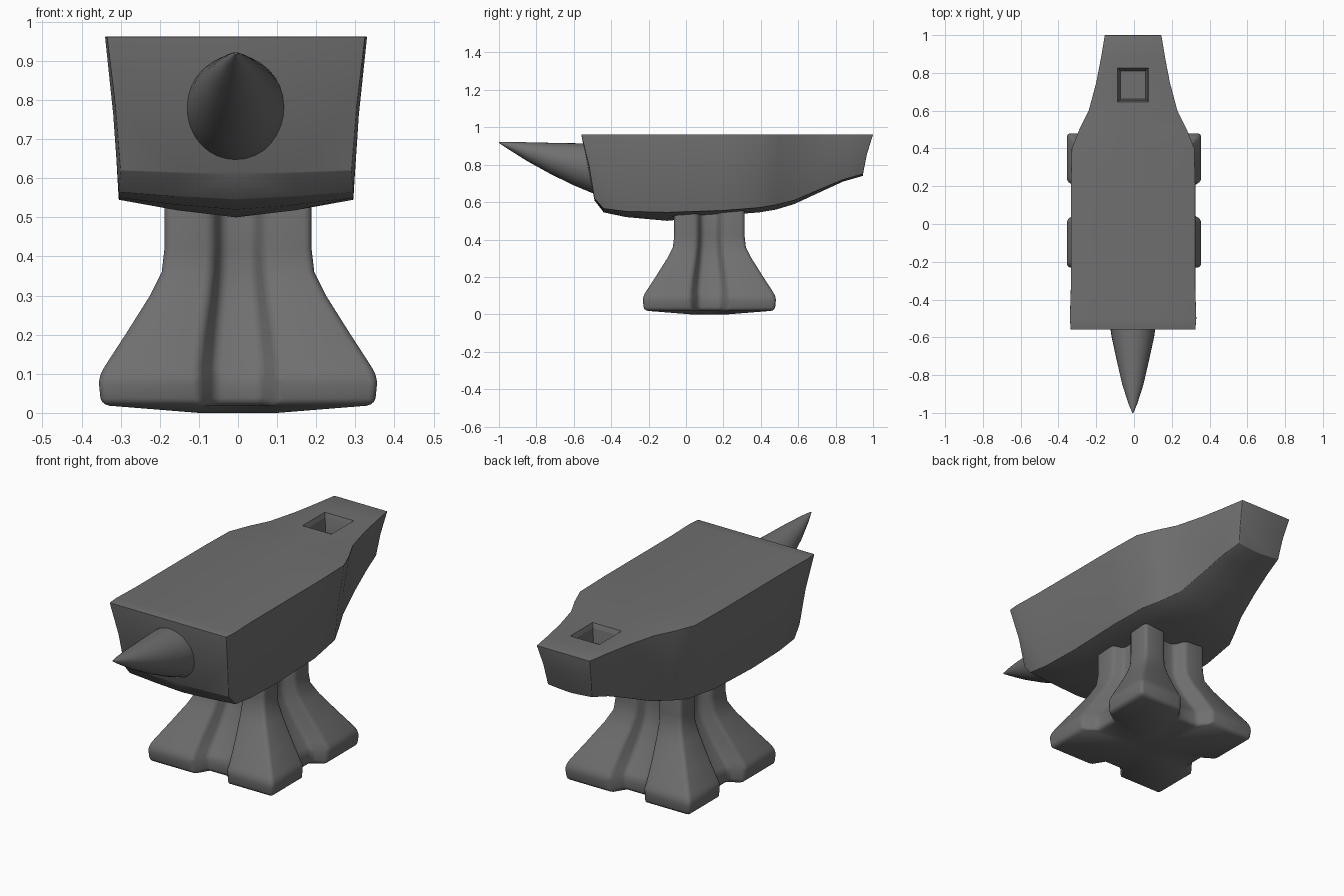
import bpy
import bmesh
from math import cos, sin, pi

cube = bpy.data.objects.get("Cube")
if cube:
    bpy.data.objects.remove(cube, do_unlink=True)

iron = bpy.data.materials.new("dark grey iron")
iron.use_nodes = True
iron.diffuse_color = (0.16, 0.16, 0.16, 1)
iron.node_tree.nodes["Principled BSDF"].inputs["Base Color"].default_value = (0.16, 0.16, 0.16, 1)


def loft(name, rings):
    """Skin a list of closed rings and cap both ends."""
    bm = bmesh.new()
    rows = [[bm.verts.new(p) for p in ring] for ring in rings]
    n = len(rows[0])
    for a, b in zip(rows, rows[1:]):
        for i in range(n):
            j = (i + 1) % n
            bm.faces.new((a[i], a[j], b[j], b[i]))
    bm.faces.new(rows[0][::-1])
    bm.faces.new(rows[-1])
    bmesh.ops.recalc_face_normals(bm, faces=bm.faces)
    mesh = bpy.data.meshes.new(name)
    bm.to_mesh(mesh)
    bm.free()
    obj = bpy.data.objects.new(name, mesh)
    bpy.context.collection.objects.link(obj)
    mesh.materials.append(iron)
    return obj


def bevel(obj, width, angle=0.5):
    mod = obj.modifiers.new("soft edges", "BEVEL")
    mod.width, mod.segments = width, 3
    mod.limit_method, mod.angle_limit = "ANGLE", angle


def smooth(obj, angle=0.7):
    bpy.ops.object.select_all(action="DESELECT")
    bpy.context.view_layer.objects.active = obj
    obj.select_set(True)
    bpy.ops.object.convert(target="MESH")
    bpy.ops.object.shade_smooth_by_angle(angle=angle)


# Body: top y, bottom y, top half width, bottom half width, side bottom z, keel z
stations = [
    (-0.56, -0.49, 0.33, 0.295, 0.62, 0.61),
    (-0.50, -0.44, 0.335, 0.30, 0.565, 0.545),
    (-0.35, -0.32, 0.33, 0.30, 0.55, 0.52),
    (-0.10, -0.10, 0.33, 0.30, 0.545, 0.50),
    (0.20, 0.20, 0.33, 0.30, 0.555, 0.53),
    (0.40, 0.39, 0.325, 0.28, 0.57, 0.545),
    (0.50, 0.48, 0.285, 0.24, 0.585, 0.56),
    (0.60, 0.58, 0.235, 0.195, 0.61, 0.59),
    (0.75, 0.72, 0.195, 0.165, 0.67, 0.655),
    (0.88, 0.84, 0.17, 0.145, 0.72, 0.71),
    (1.00, 0.945, 0.15, 0.125, 0.75, 0.74),
]


def body_ring(yt, yb, wt, wb, zs, zk):
    top, ym, zm = 0.962, yt * 0.4 + yb * 0.6, zs * 0.5 + 0.48
    wm = wt * 0.4 + wb * 0.6
    half = [(wt, yt, top), (wm, ym, zm), (wb, yb, zs), (wb * 0.5, yb, zs * 0.4 + zk * 0.6)]
    left = [(-x, y, z) for x, y, z in reversed(half)]
    return [(x - 0.005, y, z) for x, y, z in [(0, yt, top)] + half + [(0, yb, zk)] + left]


body = loft("body", [body_ring(*s) for s in stations])
bevel(body, 0.022)
smooth(body)

# Square tool hole sunk into the heel
cutter = loft("hole_cutter", [
    [(sx * w - 0.005, 0.735 + sy * (w + 0.008), z)
     for sx, sy in ((-1, -1), (1, -1), (1, 1), (-1, 1))]
    for w, z in ((0.066, 0.87), (0.074, 0.94), (0.083, 0.965), (0.083, 1.05))])
cutter.hide_render = True
cut = body.modifiers.new("tool hole", "BOOLEAN")
cut.object, cut.operation = cutter, "DIFFERENCE"
smooth(body)
bpy.data.objects.remove(cutter, do_unlink=True)

# Horn: y, half width, top z, bottom z
horn_stations = [(-1.0, 0.003, 0.922, 0.916), (-0.95, 0.024, 0.922, 0.883),
                 (-0.85, 0.056, 0.92, 0.82), (-0.72, 0.086, 0.917, 0.748),
                 (-0.60, 0.112, 0.915, 0.69), (-0.50, 0.127, 0.912, 0.648),
                 (-0.40, 0.13, 0.91, 0.64)]
horn = loft("horn", [
    [(w * cos(2 * pi * i / 32) - 0.006, y, (t + b) / 2 + (t - b) / 2 * sin(2 * pi * i / 32))
     for i in range(32)]
    for y, w, t, b in horn_stations])
smooth(horn)

# Pedestal: z, half size, groove half width, groove depth
levels = [(0.0, 0.10, 0.03, 0.01), (0.02, 0.35, 0.10, 0.065), (0.09, 0.357, 0.10, 0.075),
          (0.12, 0.34, 0.10, 0.08), (0.20, 0.288, 0.09, 0.08), (0.30, 0.225, 0.075, 0.07),
          (0.36, 0.195, 0.068, 0.06), (0.42, 0.188, 0.065, 0.055), (0.58, 0.188, 0.065, 0.055)]


def pedestal_ring(z, h, g, d):
    side = [(h, -h), (h, -g), (h - d, -g * 0.6), (h - d, g * 0.6), (h, g)]
    pts = []
    for _ in range(4):
        pts += side
        side = [(-y, x) for x, y in side]
    return [(x, y + 0.125, z) for x, y in pts]


pedestal = loft("pedestal", [pedestal_ring(*v) for v in levels])
bevel(pedestal, 0.018, 0.55)
smooth(pedestal, 0.9)
